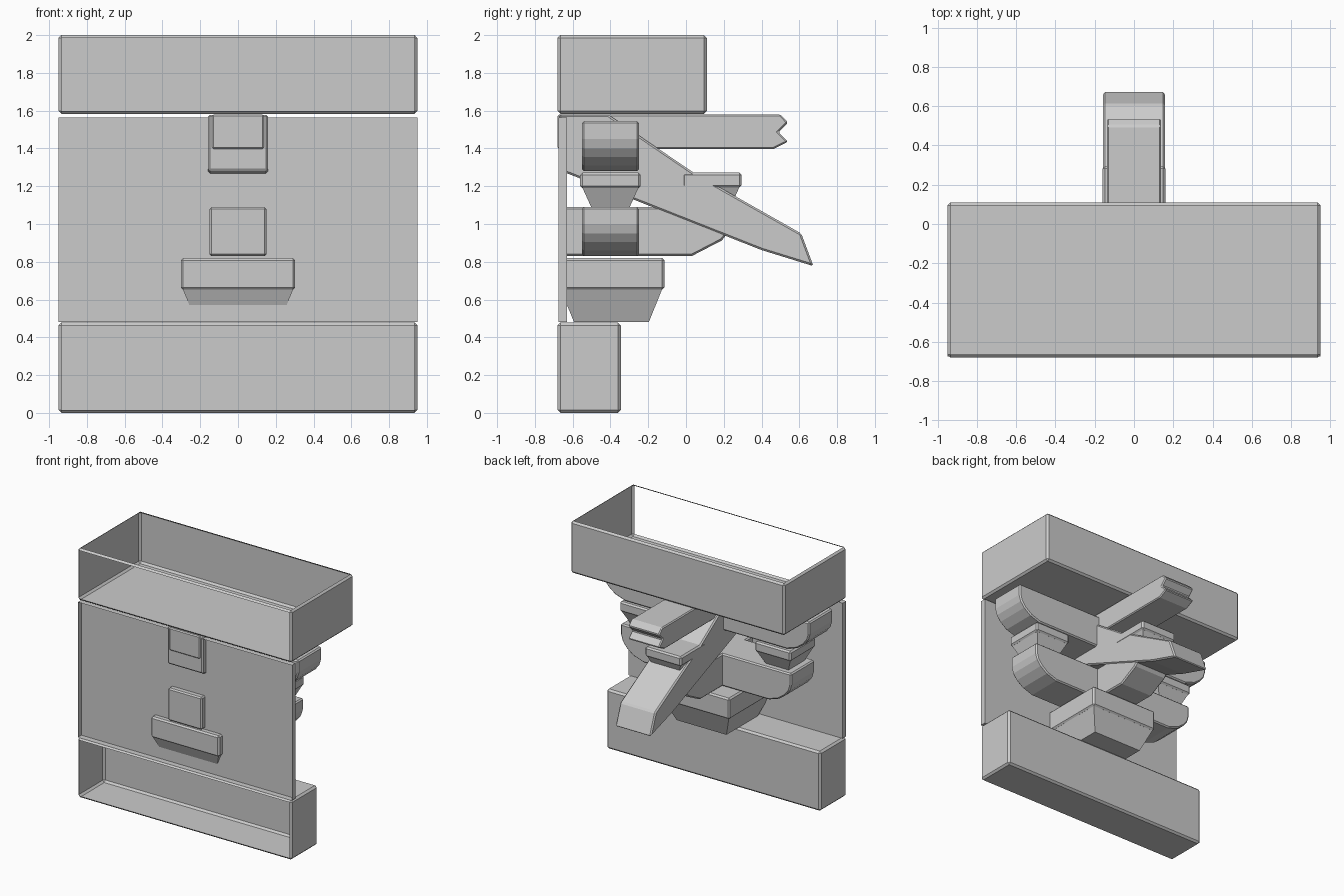
import bpy, bmesh
from mathutils import Vector

if "Cube" in bpy.data.objects:
    bpy.data.objects.remove(bpy.data.objects["Cube"])


def finish(bm, name):
    bmesh.ops.recalc_face_normals(bm, faces=bm.faces)
    mesh = bpy.data.meshes.new(name)
    bm.to_mesh(mesh)
    bm.free()
    ob = bpy.data.objects.new(name, mesh)
    bpy.context.collection.objects.link(ob)
    return ob


def bevel_sharp(bm, width, angle=0.6):
    bmesh.ops.recalc_face_normals(bm, faces=bm.faces)
    edges = [e for e in bm.edges if e.calc_face_angle(0) > angle]
    bmesh.ops.bevel(bm, geom=edges, offset=width, segments=1,
                    profile=0.5, affect='EDGES')


def box(name, x, y, z, bevel=0.0, open_sides=()):
    """Box from (min, max) ranges; open_sides lists normals of faces to remove."""
    bm = bmesh.new()
    bmesh.ops.create_cube(bm, size=1)
    for v in bm.verts:
        v.co = [r[0] if c < 0 else r[1] for c, r in zip(v.co, (x, y, z))]
    if bevel:
        bevel_sharp(bm, bevel)
    bm.normal_update()
    gone = [f for f in bm.faces
            if any(f.normal.dot(Vector(n)) > 0.99 for n in open_sides)]
    bmesh.ops.delete(bm, geom=gone, context='FACES')
    return finish(bm, name)


def prism(name, pts, half, axis, centre=0.0, bevel=0.01):
    """Extrude a (length, height) profile along the other horizontal axis."""
    bm = bmesh.new()

    def place(p, w):
        return (w, p[0], p[1]) if axis == 'Y' else (p[0], w, p[1])
    face = bm.faces.new([bm.verts.new(place(p, centre - half)) for p in pts])
    new = bmesh.ops.extrude_face_region(bm, geom=[face])['geom']
    move = (2 * half, 0, 0) if axis == 'Y' else (0, 2 * half, 0)
    bmesh.ops.translate(bm, vec=move,
                        verts=[g for g in new if isinstance(g, bmesh.types.BMVert)])
    bevel_sharp(bm, bevel)
    return finish(bm, name)


def bearing_block(name, cx, cy, hx, hy, z0, z1, z2, taper):
    """Square block on a tapered foot."""
    box(name, (cx - hx, cx + hx), (cy - hy, cy + hy), (z1, z2), 0.012)
    bm = bmesh.new()
    bmesh.ops.create_cube(bm, size=1)
    for v in bm.verts:
        top = v.co.z > 0
        inset = 0.012 if top else 0.012 + taper
        v.co = (cx + (hx - inset) * (1 if v.co.x > 0 else -1),
                cy + (hy - inset) * (1 if v.co.y > 0 else -1),
                z1 + 0.001 if top else z0)
    finish(bm, name + "_foot")


def lateral_arm(name, length, z0, z1):
    """Arm along x with rounded lower ends."""
    end = [(length - 0.20, z0), (length - 0.11, z0 + 0.03),
           (length - 0.05, z0 + 0.075), (length - 0.015, z0 + 0.12),
           (length, z0 + 0.17), (length, z1)]
    prism(name, end + [(-x, z) for x, z in reversed(end)], 0.15, 'X', -0.40)


# wall and beams, open on the hidden faces
FRONT, TOP = (0, -1, 0), (0, 0, 1)
box("wall_panel", (-0.95, 0.95), (-0.675, -0.63), (0.48, 1.565), 0, [FRONT])
box("lower_beam", (-0.95, 0.95), (-0.68, -0.345), (0.0, 0.478), 0.015, [FRONT])
box("upper_beam", (-0.95, 0.95), (-0.68, 0.11), (1.583, 2.0), 0.015, [FRONT, TOP])

# bearing blocks
bearing_block("base_block", 0, -0.395, 0.303, 0.28, 0.48, 0.652, 0.82, 0.07)
for side, label in ((-1, "left"), (1, "right")):
    bearing_block(label + "_block", side * 0.6, -0.40, 0.16, 0.16,
                  1.09, 1.19, 1.272, 0.046)
bearing_block("projecting_block", 0, 0.137, 0.16, 0.157, 1.09, 1.193, 1.272, 0.046)

# arms along the wall
lateral_arm("lower_lateral_arm", 0.757, 0.83, 1.09)
lateral_arm("upper_lateral_arm", 0.92, 1.28, 1.545)

# arm reaching out from the wall
prism("projecting_arm", [(-0.675, 0.83), (0.03, 0.83), (0.19, 0.913),
                         (0.235, 0.97), (0.25, 1.02), (0.25, 1.09),
                         (-0.675, 1.09)], 0.15, 'Y')

# slanted lever
prism("slanted_lever", [(-0.672, 1.285), (0.40, 0.862), (0.675, 0.777),
                        (0.61, 0.95), (0.04, 1.272), (-0.41, 1.578),
                        (-0.672, 1.578)], 0.158, 'Y')

# notched top arm
prism("notched_arm", [(-0.68, 1.398), (0.465, 1.398), (0.54, 1.435),
                      (0.49, 1.487), (0.54, 1.537), (0.50, 1.58),
                      (-0.68, 1.58)], 0.137, 'Y', bevel=0.008)
